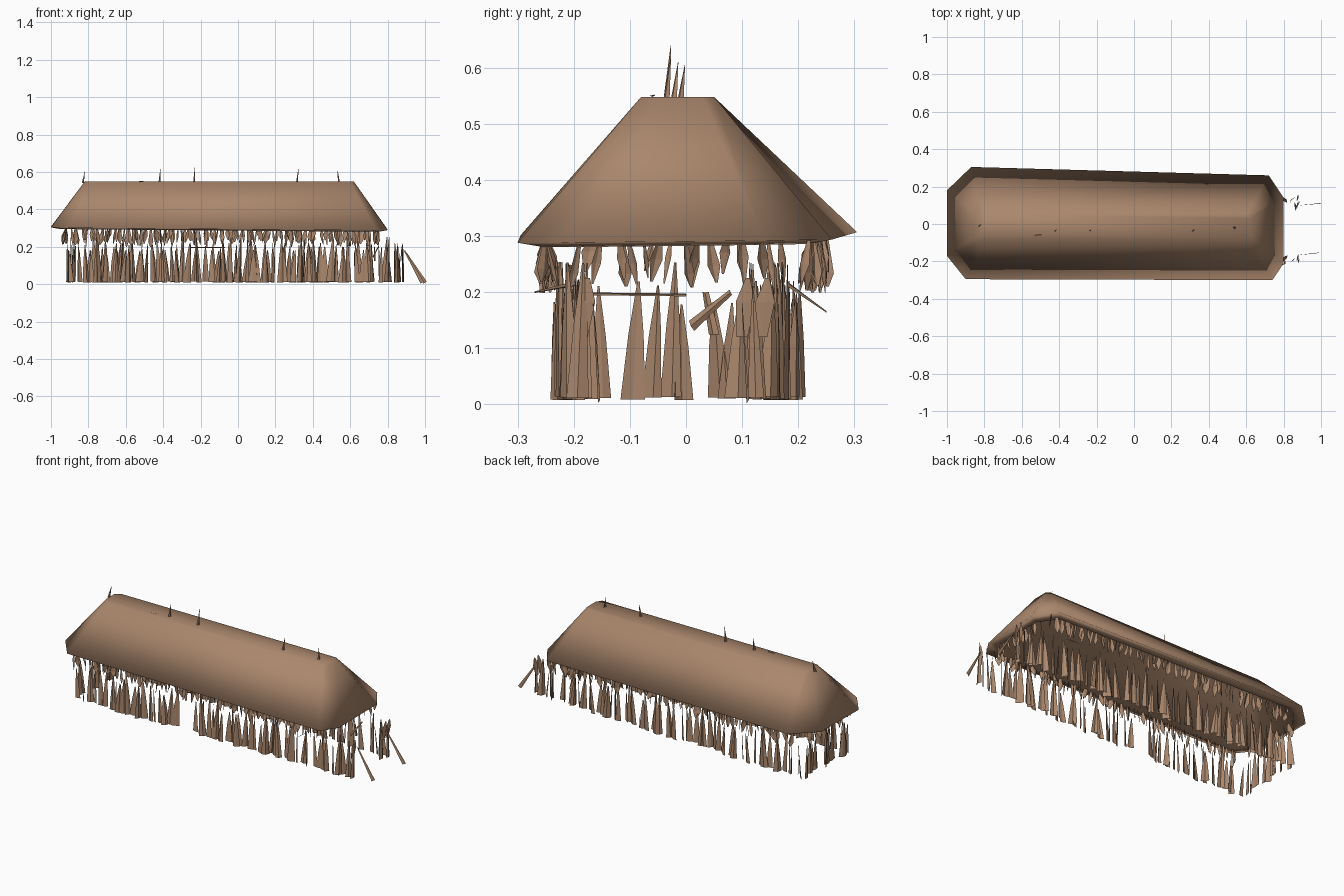
import bpy
import math
import random
from mathutils import Vector

random.seed(4)
if "Cube" in bpy.data.objects:
    bpy.data.objects.remove(bpy.data.objects["Cube"])

thatch = bpy.data.materials.new("thatch_brown")
thatch.use_nodes = True
colour = (0.40, 0.24, 0.15, 1)
thatch.diffuse_color = colour
thatch.node_tree.nodes["Principled BSDF"].inputs["Base Color"].default_value = colour


def make(name, verts, faces, smooth=False):
    mesh = bpy.data.meshes.new(name)
    mesh.from_pydata([tuple(v) for v in verts], [], faces)
    mesh.materials.append(thatch)
    mesh.polygons.foreach_set("use_smooth", [smooth] * len(mesh.polygons))
    mesh.update()
    ob = bpy.data.objects.new(name, mesh)
    bpy.context.collection.objects.link(ob)


def band(a, b):
    """Quads joining two loops of eight, given their first indices."""
    return [(a + i, a + (i + 1) % 8, b + (i + 1) % 8, b + i) for i in range(8)]


# Roof: one smooth shell of eight-sided ridge, eave, under-rim and hollow ceiling
plan = [(-0.90, -0.295), (0.74, -0.30), (0.80, -0.21), (0.80, 0.14),
        (0.72, 0.26), (-0.87, 0.305), (-1.0, 0.18), (-1.0, -0.17)]
ridge_plan = [(-0.79, -0.08), (0.60, -0.08), (0.62, -0.05), (0.62, 0.03),
              (0.60, 0.05), (-0.79, 0.05), (-0.82, 0.03), (-0.82, -0.05)]
eave = [Vector((x, y, 0.297 - 0.008 * x + 0.01 * y)) for x, y in plan]
ridge = [Vector((x, y, 0.548)) for x, y in ridge_plan]
inner = [Vector((-0.1 + (v.x + 0.1) * 0.95, v.y * 0.84, v.z - 0.008)) for v in eave]
ceiling = [v - Vector((0, 0, 0.025)) for v in ridge]
make("roof", ridge + eave + inner + ceiling,
     [tuple(range(8))] + band(8, 0) + band(16, 8) + band(24, 16) + [tuple(range(31, 23, -1))], True)


class Bundle:
    """Collects many leaf strips into one object."""

    def __init__(self):
        self.verts, self.faces = [], []

    def strip(self, base, tip, across, sections, fold=0.25):
        """Folded leaf; sections hold (fraction along, width)."""
        start = len(self.verts)
        axis = tip - base
        across = across.normalized()
        out = across.cross(axis).normalized()
        for t, w in sections:
            p = base + axis * t
            self.verts += [p - across * w / 2, p + out * w * fold, p + across * w / 2]
        for r in range(len(sections) - 1):
            for c in range(2):
                i = start + r * 3 + c
                self.faces.append((i, i + 1, i + 4, i + 3))

    def finish(self, name):
        make(name, self.verts, self.faces)


def points_along(a, b, spacing):
    a, b = Vector(a), Vector(b)
    n = max(1, round((b - a).length / spacing))
    for i in range(n):
        yield a.lerp(b, (i + random.uniform(0.1, 0.9)) / n), (b - a).normalized()


def turned(direction, spread):
    angle = math.atan2(direction.y, direction.x) + random.uniform(-spread, spread)
    return Vector((math.cos(angle), math.sin(angle), 0))


# Walls: upright leaf wedges, broad at the ground, pointed on top
def wall(name, a, b, spacing, spread=1.1, gap=(0, 0)):
    leaves = Bundle()
    for p, d in points_along(a, b, spacing):
        if gap[0] < p.x < gap[1]:
            continue
        height = random.choice((0.17, 0.19, 0.20, 0.21, 0.24))
        normal = Vector((-d.y, d.x, 0)) * random.uniform(-0.018, 0.018)
        base = p + normal + Vector((0, 0, random.uniform(0.008, 0.014)))
        lean = d * random.uniform(-0.016, 0.016) + normal * 0.4
        w = random.uniform(0.028, 0.048)
        leaves.strip(base, base + lean + Vector((0, 0, height)), turned(d, spread),
                     [(0, w), (0.55, w * 0.62), (1, w * 0.1)], random.uniform(0.05, 0.25))
    leaves.finish(name)


wall("front_wall", (-0.90, -0.215, 0), (0.86, -0.195, 0), 0.031, gap=(-0.24, -0.16))
wall("back_wall", (0.86, 0.13, 0), (-0.90, 0.19, 0), 0.031)
wall("right_end_wall", (-0.89, 0.18, 0), (-0.89, -0.20, 0), 0.04, 0.6)
wall("left_end_wall_back", (0.87, 0.08, 0), (0.87, 0.14, 0), 0.03, 0.2)
wall("left_end_wall_front", (0.87, -0.21, 0), (0.87, -0.175, 0), 0.03, 0.2)


# Fringe: short leaves hanging below the eaves, widest in the middle
def fringe(name, a, b, spacing):
    leaves = Bundle()
    for p, d in points_along(a, b, spacing):
        top = p + Vector((0, 0, 0.298))
        drop = random.uniform(0.06, 0.1)
        outward = Vector((d.y, -d.x, 0)) * random.uniform(-0.025, 0.012)
        tip = top + outward + d * random.uniform(-0.018, 0.018) - Vector((0, 0, drop))
        w = random.uniform(0.014, 0.036)
        leaves.strip(top, tip, turned(d, 1.1),
                     [(0, w * 0.3), (random.uniform(0.4, 0.75), w), (1, w * 0.2)], 0.15)
    leaves.finish(name)


fringe("front_fringe", (-0.90, -0.25, 0), (0.74, -0.25, 0), 0.026)
fringe("back_fringe", (0.74, 0.22, 0), (-0.87, 0.25, 0), 0.026)
fringe("left_end_fringe", (0.75, -0.20, 0), (0.75, 0.15, 0), 0.035)
fringe("right_end_fringe", (-0.92, -0.18, 0), (-0.92, 0.18, 0), 0.035)

# Splinters standing on the ridge, and one lying along it
spikes = Bundle()
for x, y, top, lean in ((-0.83, -0.01, 0.605, 0.012), (-0.42, -0.035, 0.625, 0.006),
                        (-0.235, -0.035, 0.64, 0.006), (0.315, -0.035, 0.62, 0.008),
                        (0.54, -0.022, 0.61, -0.008)):
    spikes.strip(Vector((x, y, 0.54)), Vector((x + lean, y + 0.008, top)),
                 Vector((1, 1, 0)), [(0, 0.016), (1, 0.001)])
spikes.strip(Vector((-0.53, -0.06, 0.55)), Vector((-0.49, -0.055, 0.552)),
             Vector((0, 1, 0)), [(0, 0.008), (1, 0.003)])
spikes.finish("ridge_splinters")

# Loose leaves and fallen splinters around the open left end
loose = Bundle()
for y, end_x in ((0.11, 1.0), (-0.155, 0.985)):
    loose.strip(Vector((0.89, y - 0.01, 0.18)), Vector((end_x, y, 0.008)),
                Vector((1, 0.2, 0.6)), [(0, 0.006), (1, 0.022)], 0.1)
for y in (0.10, 0.135, -0.185):
    loose.strip(Vector((0.87, y, 0.12)), Vector((0.88, y + 0.01, 0.225)),
                Vector((0.2, 1, 0)), [(0, 0.02), (0.6, 0.035), (1, 0.008)], 0.1)
loose.strip(Vector((0.72, 0.01, 0.14)), Vector((0.75, 0.08, 0.20)),
            Vector((0, 0.5, -1)), [(0, 0.02), (1, 0.01)])
loose.strip(Vector((0.73, 0.05, 0.125)), Vector((0.73, 0.035, 0.20)),
            Vector((0.4, 1, 0)), [(0, 0.02), (1, 0.012)])
for y, reach, z in ((-0.2, -0.07, 0.20), (0.18, 0.07, 0.165)):
    loose.strip(Vector((0.60, y, 0.215)), Vector((0.58, y + reach, z)),
                Vector((1, 0, 1)), [(0, 0.012), (1, 0.004)])
loose.finish("loose_leaves")

# Thin rail across the gap in the front wall
rail = Bundle()
rail.strip(Vector((-0.26, -0.18, 0.197)), Vector((-0.07, 0.0, 0.195)),
           Vector((0, 0, 1)), [(0, 0.005), (1, 0.005)])
rail.finish("door_rail")
